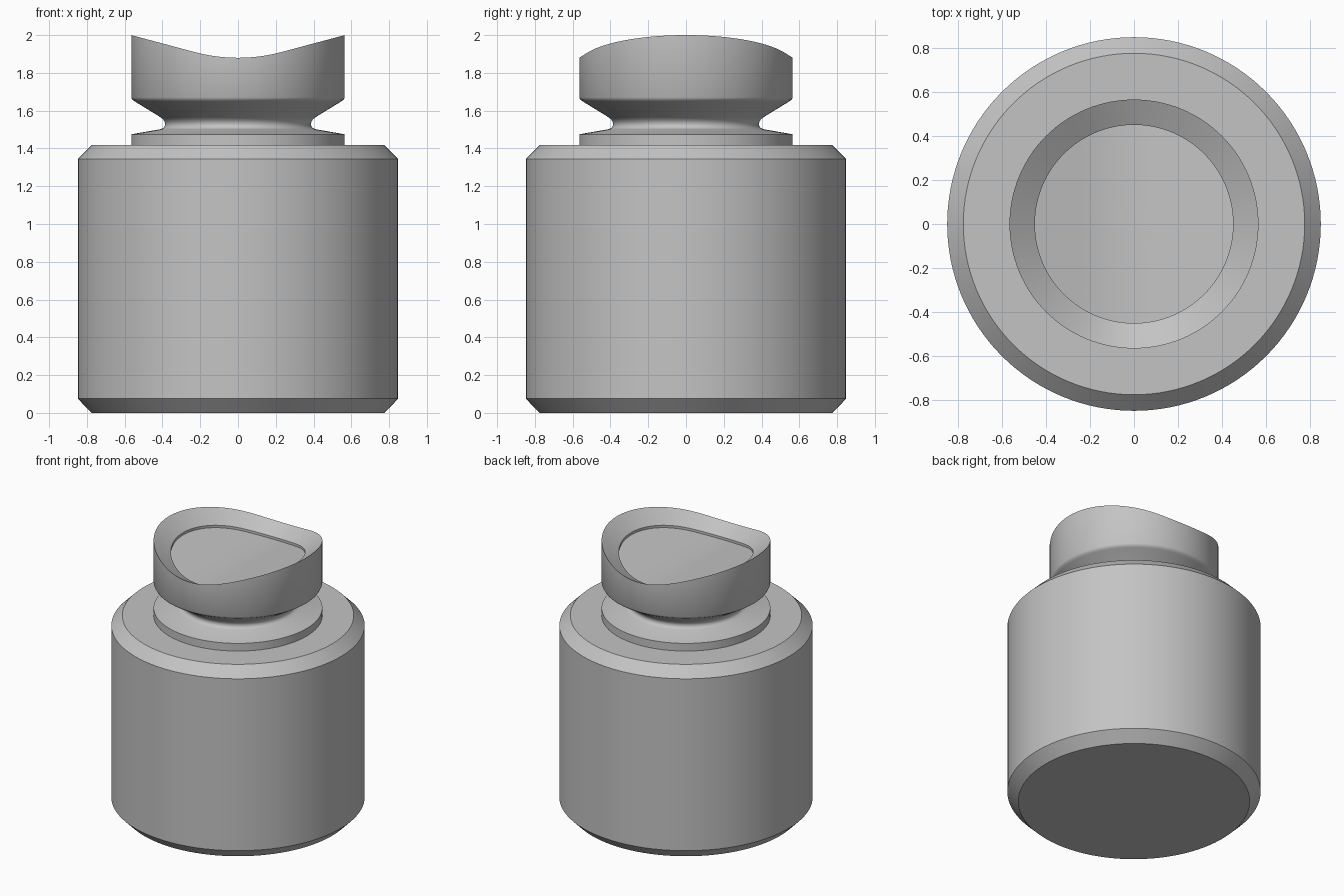
import bpy, bmesh, math

if "Cube" in bpy.data.objects:
    bpy.data.objects.remove(bpy.data.objects["Cube"], do_unlink=True)

SEGMENTS = 128
CAP_R = 0.565

grey = bpy.data.materials.new("plain_grey")
grey.use_nodes = True
colour = (0.55, 0.55, 0.55, 1.0)
grey.diffuse_color = colour
grey.node_tree.nodes["Principled BSDF"].inputs["Base Color"].default_value = colour


def groove(x):
    """Height of the shallow V groove with a rounded bottom, running along y."""
    slope = math.radians(15)
    radius = 0.88
    x = abs(x)
    if x < radius * math.sin(slope):
        return 1.88 + radius - math.sqrt(radius ** 2 - x ** 2)
    return 2.0 - (CAP_R - x) * math.tan(slope)


def lathe(name, profile):
    """Revolve (radius, height) points; a height may be a function of x."""
    bm = bmesh.new()
    rings = []
    for r, h in profile:
        count = SEGMENTS if r else 1
        ring = []
        for i in range(count):
            a = math.tau * i / SEGMENTS
            x, y = r * math.cos(a), r * math.sin(a)
            ring.append(bm.verts.new((x, y, h(x) if callable(h) else h)))
        rings.append(ring)
    for low, high in zip(rings, rings[1:]):
        for i in range(SEGMENTS):
            j = (i + 1) % SEGMENTS
            if len(low) == 1:
                bm.faces.new((low[0], high[j], high[i]))
            elif len(high) == 1:
                bm.faces.new((low[i], low[j], high[0]))
            else:
                bm.faces.new((low[i], low[j], high[j], high[i]))
    mesh = bpy.data.meshes.new(name)
    bm.to_mesh(mesh)
    bm.free()
    mesh.materials.append(grey)
    obj = bpy.data.objects.new(name, mesh)
    bpy.context.collection.objects.link(obj)
    bpy.ops.object.select_all(action="DESELECT")
    obj.select_set(True)
    bpy.context.view_layer.objects.active = obj
    bpy.ops.object.shade_smooth_by_angle(angle=math.radians(30))
    return obj


# Chamfered cylindrical body
lathe("body", [(0, 0), (0.775, 0), (0.848, 0.075), (0.848, 1.345),
               (0.775, 1.418), (0, 1.418)])

# Collar, filleted neck and rounded lower edge of the cap
cap = [(CAP_R, 1.418), (CAP_R, 1.475),
       (0.41, 1.502), (0.396, 1.508), (0.388, 1.518), (0.386, 1.53),
       (0.389, 1.542), (0.397, 1.554), (0.41, 1.565),
       (0.545, 1.648), (0.558, 1.657), (CAP_R, 1.67)]

# Saddle rim, sloping lip, small step and grooved floor
cap += [(CAP_R, groove), (0.45, lambda x: groove(x) - 0.06)]
floor = lambda x: groove(x) - 0.078
cap += [(0.45 * k / 10, floor) for k in range(10, -1, -1)]
lathe("grooved_cap", cap)
